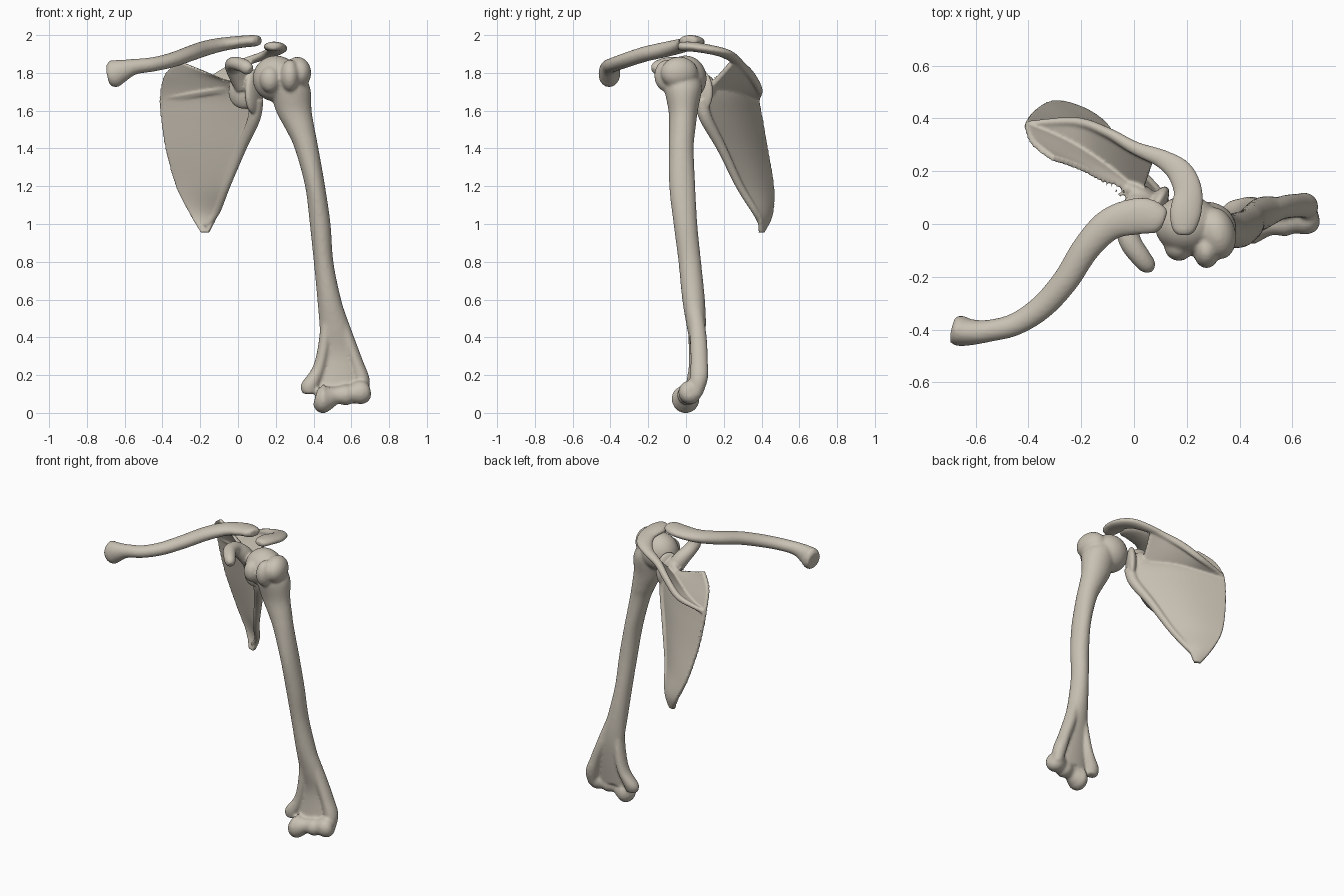
import bpy, bmesh, math
from mathutils import Vector, Matrix

bone_mat = bpy.data.materials.new("bone ivory")
bone_mat.diffuse_color = (0.58, 0.53, 0.45, 1)


def smooth_rows(rows, n=6):
    """Catmull-Rom resampling of equal-length tuples."""
    out = []
    for i in range(len(rows) - 1):
        a, b, c, d = (rows[max(i - 1, 0)], rows[i], rows[i + 1], rows[min(i + 2, len(rows) - 1)])
        for k in range(n):
            t = k / n
            out.append([0.5 * (2 * q + (r - p) * t + (2 * p - 5 * q + 4 * r - s) * t * t
                               + (3 * q - p - 3 * r + s) * t ** 3)
                        for p, q, r, s in zip(a, b, c, d)])
    out.append(list(rows[-1]))
    return out


def skin(bm, rings):
    """Closed solid through a list of rings."""
    vs = [[bm.verts.new(p) for p in ring] for ring in rings]
    n = len(vs[0])
    for a, b in zip(vs, vs[1:]):
        for i in range(n):
            j = (i + 1) % n
            bm.faces.new((a[i], a[j], b[j], b[i]))
    bm.faces.new(vs[0])
    bm.faces.new(vs[-1])


def tube(bm, rows, upright=False, sides=24):
    """Oval tube; each row is x, y, z, half width, half height."""
    rows = smooth_rows(rows)
    pts = [Vector(r[:3]) for r in rows]
    rings = []
    for i, r in enumerate(rows):
        if upright:
            u, v = Vector((1, 0, 0)), Vector((0, 1, 0))
        else:
            t = (pts[min(i + 1, len(pts) - 1)] - pts[max(i - 1, 0)]).normalized()
            u = t.cross(Vector((0, 0, 1))).normalized()
            v = u.cross(t)
        rings.append([pts[i] + u * r[3] * math.cos(a) + v * r[4] * math.sin(a)
                      for a in (2 * math.pi * k / sides for k in range(sides))])
    skin(bm, rings)


def sheet(bm, rows, normal, half, bulge=0.0, cols=16):
    """Thin curved plate; each row is a start point and an end point."""
    normal = Vector(normal).normalized()
    rings = []
    for r in smooth_rows(rows):
        a, b = Vector(r[:3]), Vector(r[3:])
        mid = [a.lerp(b, k / cols) + normal * bulge * (b - a).length * math.sin(math.pi * k / cols)
               for k in range(cols + 1)]
        rings.append([p + normal * half for p in mid] + [p - normal * half for p in reversed(mid)])
    skin(bm, rings)


def ball(bm, centre, radii, turn=0.0):
    m = Matrix.Translation(centre) @ Matrix.Rotation(turn, 4, 'Z') @ Matrix.Diagonal((*radii, 1))
    bmesh.ops.create_uvsphere(bm, u_segments=32, v_segments=20, radius=1, matrix=m)


def finish(bm, name, voxel, rounds):
    """Fuse overlapping solids into one smooth bone."""
    bmesh.ops.recalc_face_normals(bm, faces=bm.faces)
    me = bpy.data.meshes.new(name)
    bm.to_mesh(me)
    bm.free()
    me.materials.append(bone_mat)
    for p in me.polygons:
        p.use_smooth = True
    ob = bpy.data.objects.new(name, me)
    bpy.context.collection.objects.link(ob)
    rm = ob.modifiers.new("fuse", 'REMESH')
    rm.mode = 'VOXEL'
    rm.voxel_size = voxel
    rm.use_smooth_shade = True
    sm = ob.modifiers.new("soften", 'SMOOTH')
    sm.factor = 0.5
    sm.iterations = rounds


# Collar bone: S-curved oval tube with a flared inner end
bm = bmesh.new()
tube(bm, [(-.685, -.40, 1.79, .05, .055), (-.66, -.405, 1.795, .058, .073), (-.62, -.41, 1.81, .05, .062),
          (-.55, -.405, 1.832, .042, .042), (-.45, -.38, 1.845, .043, .038),
          (-.35, -.315, 1.868, .047, .039), (-.26, -.215, 1.90, .05, .04),
          (-.18, -.09, 1.928, .054, .04), (-.09, .0, 1.95, .062, .036),
          (.02, .03, 1.965, .07, .032), (.09, .02, 1.97, .058, .03), (.115, .012, 1.97, .035, .022)])
finish(bm, "collar_bone", 0.008, 5)

# Upper arm bone
bm = bmesh.new()
# shaft
tube(bm, [(.25, -.02, 1.80, .09, .09), (.275, -.015, 1.72, .108, .10), (.295, -.015, 1.6, .095, .078),
          (.33, -.02, 1.5, .077, .07), (.363, -.025, 1.4, .063, .066), (.408, -.02, 1.2, .053, .069),
          (.435, -.003, 1.0, .055, .063), (.453, .02, .8, .052, .06), (.483, .04, .6, .063, .06),
          (.512, .055, .45, .08, .05), (.53, .06, .3, .09, .03), (.53, .04, .12, .10, .022)], upright=True)
# ball head and the two bumps beside it
ball(bm, (.20, -.003, 1.77), (.122, .112, .122))
ball(bm, (.315, -.035, 1.80), (.07, .10, .085), 0.25)
ball(bm, (.275, -.10, 1.785), (.05, .068, .085))
ball(bm, (.17, -.085, 1.765), (.055, .055, .07))
# inner and outer ridges of the flared lower end
tube(bm, [(.47, .05, .50, .03, .04), (.455, .058, .35, .032, .045), (.43, .058, .24, .036, .045),
          (.383, .045, .15, .05, .045), (.378, .04, .10, .035, .03)], upright=True)
tube(bm, [(.52, .05, .55, .04, .04), (.575, .065, .40, .04, .045), (.622, .07, .28, .038, .046),
          (.655, .068, .18, .042, .048), (.66, .05, .09, .032, .035)], upright=True)
# elbow spool
tube(bm, [(.41, -.002, .085, .045, .045), (.445, -.002, .076, .074, .077), (.475, 0, .08, .064, .065),
          (.52, .003, .092, .046, .046), (.57, .008, .095, .055, .055), (.60, .012, .10, .049, .050),
          (.645, .02, .108, .061, .063), (.68, .022, .11, .052, .054), (.70, .025, .112, .025, .028)])
finish(bm, "upper_arm_bone", 0.009, 5)

# Shoulder blade
bm = bmesh.new()
# flat blade, from the bottom corner up to the top border
sheet(bm, [(-.195, .407, .955, -.155, .392, .955), (-.25, .452, 1.05, -.11, .375, 1.05),
           (-.325, .458, 1.2, -.06, .28, 1.2), (-.38, .425, 1.4, .02, .185, 1.4),
           (-.405, .395, 1.57, .10, .10, 1.57), (-.41, .37, 1.68, .10, .08, 1.68),
           (-.385, .31, 1.79, .03, .095, 1.74), (-.31, .25, 1.862, -.06, .115, 1.755)],
      (.5, .86, 0), .012, .06)
# thickened outer border
tube(bm, [(-.17, .40, .99, .012, .012), (-.115, .37, 1.06, .018, .018), (-.062, .285, 1.2, .021, .021),
          (.018, .19, 1.4, .026, .026), (.085, .105, 1.56, .034, .034), (.095, .08, 1.66, .04, .04)])
# neck and socket
ball(bm, (.03, .105, 1.70), (.09, .042, .09), -.53)
ball(bm, (.085, .072, 1.70), (.032, .08, .12), -.53)
# ridge across the back
sheet(bm, [(-.405, .37, 1.65, -.40, .385, 1.665), (-.25, .29, 1.68, -.23, .392, 1.71),
           (-.12, .215, 1.70, -.11, .357, 1.785), (-.01, .15, 1.715, 0, .30, 1.845),
           (.035, .13, 1.73, .08, .262, 1.878)], (0, -.5, .86), .014)
tube(bm, [(-.395, .38, 1.665, .012, .012), (-.22, .387, 1.712, .018, .02), (-.10, .346, 1.785, .02, .024),
          (0, .29, 1.842, .025, .022), (.10, .25, 1.88, .032, .022)])
# overhanging shoulder tip
tube(bm, [(.02, .282, 1.852, .025, .02), (.11, .245, 1.882, .036, .022), (.175, .195, 1.907, .05, .024),
          (.205, .12, 1.925, .055, .025), (.195, .04, 1.938, .06, .026),
          (.188, -.02, 1.94, .045, .024), (.186, -.042, 1.94, .022, .014)])
# hooked beak at the front
tube(bm, [(.03, .09, 1.73, .05, .05), (.0, .055, 1.79, .05, .05), (-.025, .005, 1.835, .045, .042),
          (-.015, -.065, 1.85, .042, .036), (.025, -.125, 1.84, .038, .036),
          (.052, -.158, 1.822, .032, .034), (.064, -.174, 1.812, .015, .018)])
finish(bm, "shoulder_blade", 0.0065, 4)
